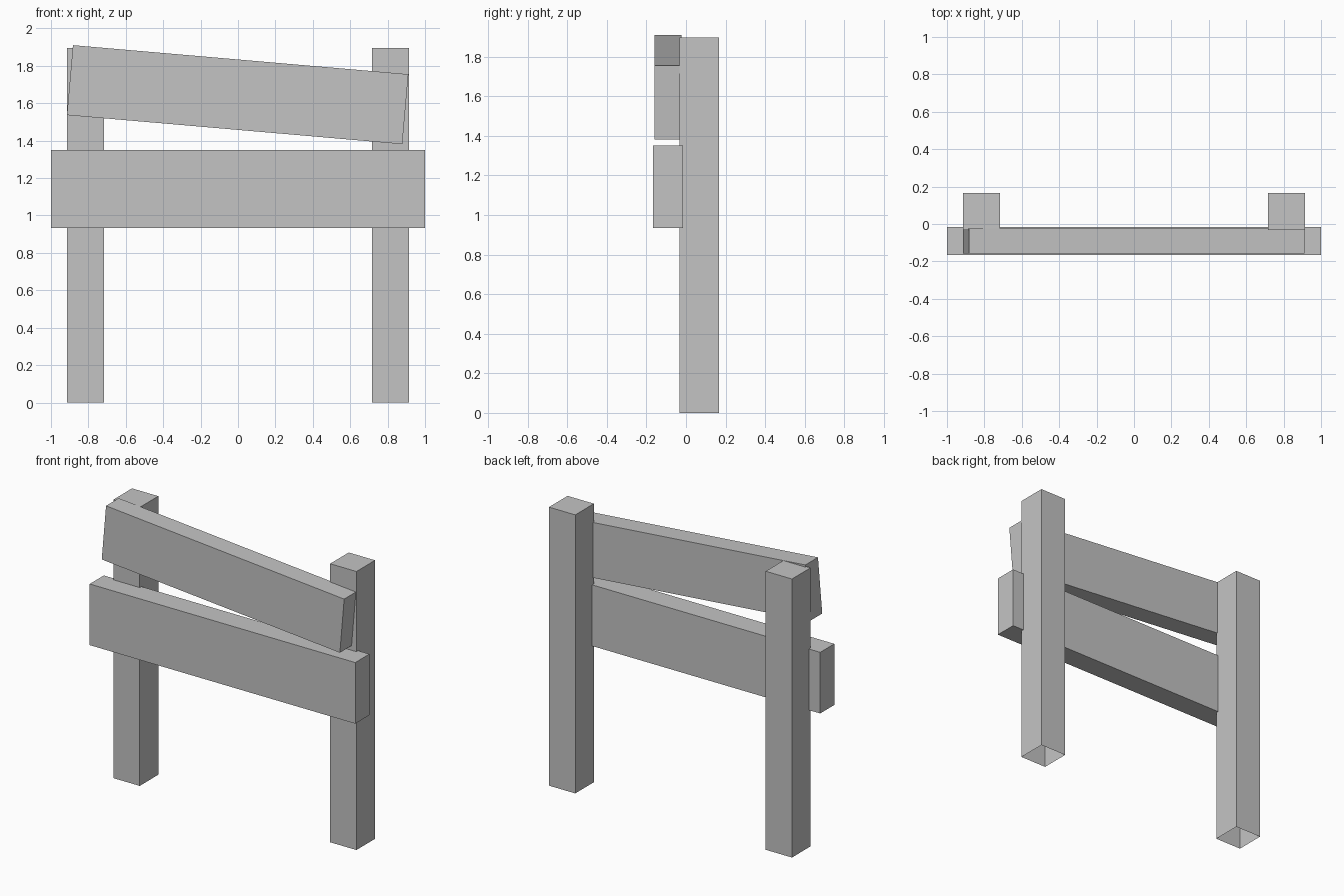
import bpy, bmesh
from math import radians
from mathutils import Matrix, Vector

cube = bpy.data.objects.get("Cube")
if cube:
    bpy.data.objects.remove(cube, do_unlink=True)

# Single flat grey
GREY = (0.55, 0.55, 0.55, 1)
grey = bpy.data.materials.new("plain_grey")
grey.diffuse_color = GREY
grey.use_nodes = True
for node in grey.node_tree.nodes:
    if node.type == 'BSDF_PRINCIPLED':
        node.inputs["Base Color"].default_value = GREY


def timber(name, center, size, tilt=0, open_bottom=False):
    """Box beam, tilted about y in degrees; optionally without its underside."""
    bm = bmesh.new()
    bmesh.ops.create_cube(bm, size=1, matrix=Matrix.Diagonal((*size, 1)))
    if open_bottom:
        under = [f for f in bm.faces if f.normal.z < -0.9]
        bmesh.ops.delete(bm, geom=under, context='FACES_ONLY')
    mesh = bpy.data.meshes.new(name)
    bm.to_mesh(mesh)
    bm.free()
    mesh.materials.append(grey)
    obj = bpy.data.objects.new(name, mesh)
    obj.location = Vector(center)
    obj.rotation_euler.y = radians(tilt)
    bpy.context.collection.objects.link(obj)


# Upright posts, hollow underneath
for side, sign in (("left", 1), ("right", -1)):
    timber(side + "_post", (sign * 0.816, 0.067, 0.948),
           (0.198, 0.2, 1.896), open_bottom=True)

# Level lower board and slipped upper board
timber("lower_board", (0, -0.091, 1.142), (2, 0.152, 0.416))
timber("upper_board", (-0.002, -0.091, 1.646), (1.8, 0.136, 0.375), tilt=4.95)
